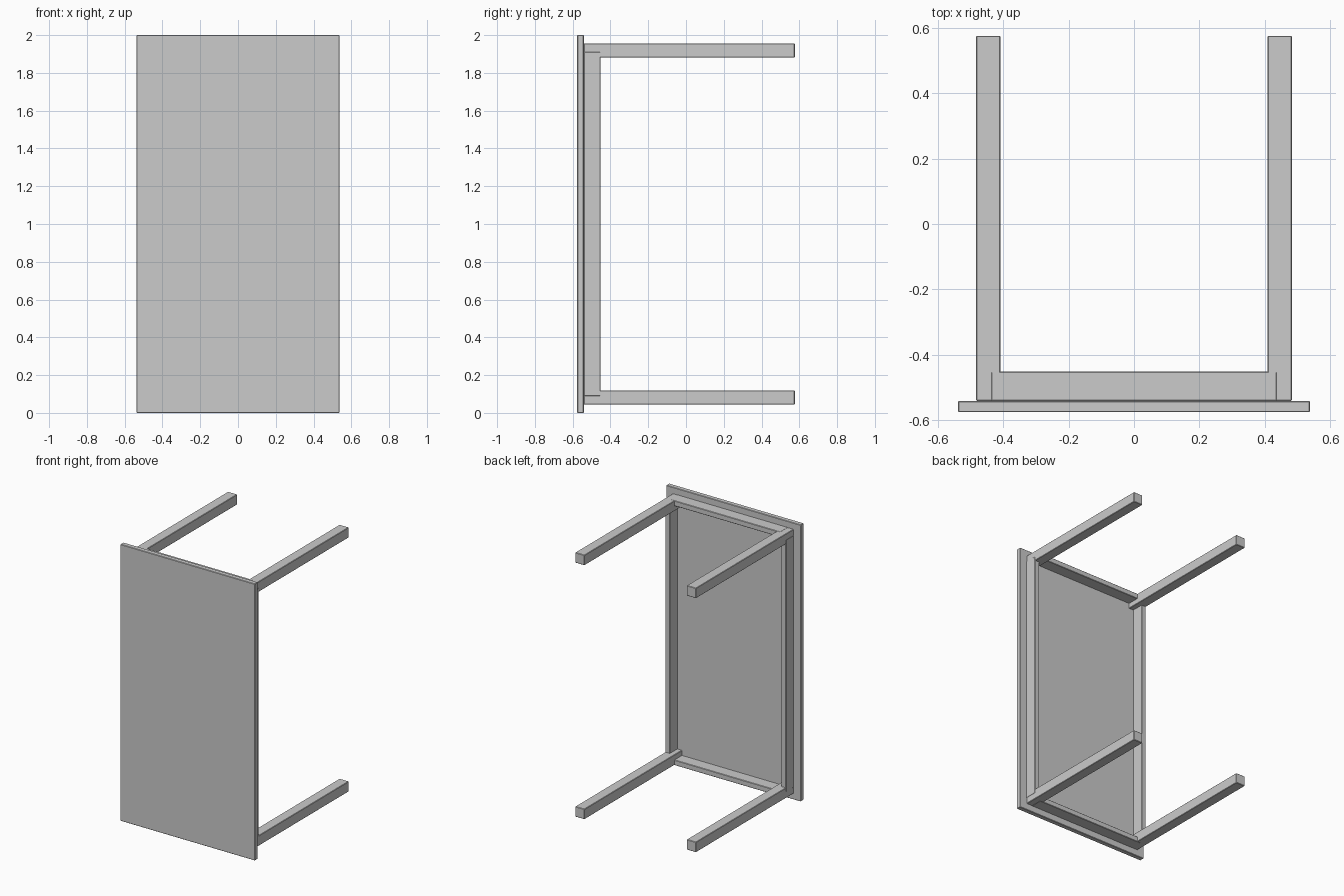
import bpy

if "Cube" in bpy.data.objects:
    bpy.data.objects.remove(bpy.data.objects["Cube"])

def box(name, x, y, z):
    """Box from min/max ranges with a tiny eased edge."""
    bpy.ops.mesh.primitive_cube_add(
        size=1, location=[(r[0] + r[1]) / 2 for r in (x, y, z)])
    ob = bpy.context.object
    ob.name = name
    ob.scale = [abs(r[1] - r[0]) for r in (x, y, z)]
    bpy.ops.object.transform_apply(location=False, rotation=False, scale=True)
    bevel = ob.modifiers.new("eased_edges", 'BEVEL')
    bevel.width = 0.003
    bevel.segments = 1
    return ob

BACK, TOP_UNDERSIDE, RAIL_EDGE, LEG_END = -0.576, -0.541, -0.452, 0.576
LEG_X = (0.409, 0.483)      # leg section across the width
LEG_Z = (0.881, 0.955)      # leg section along the length, from the middle
RAIL_X = (0.446, 0.484)     # long rails sit on the outer half of the legs
RAIL_Z = (0.918, 0.956)     # short rails likewise

# table top, standing on its end
box("table_top", (-0.538, 0.538), (BACK, TOP_UNDERSIDE), (0, 2))

for s, side in ((-1, "left"), (1, "right")):
    # long side rail
    box(f"long_rail_{side}", [s * v for v in RAIL_X],
        (TOP_UNDERSIDE, RAIL_EDGE), (0.088, 1.912))
    # legs
    for t, level in ((-1, "lower"), (1, "upper")):
        box(f"leg_{level}_{side}", [s * v for v in LEG_X],
            (TOP_UNDERSIDE, LEG_END), [1 + t * v for v in LEG_Z])

# short end rails
for t, level in ((-1, "lower"), (1, "upper")):
    box(f"short_rail_{level}", (-0.438, 0.438),
        (TOP_UNDERSIDE, RAIL_EDGE), [1 + t * v for v in RAIL_Z])
